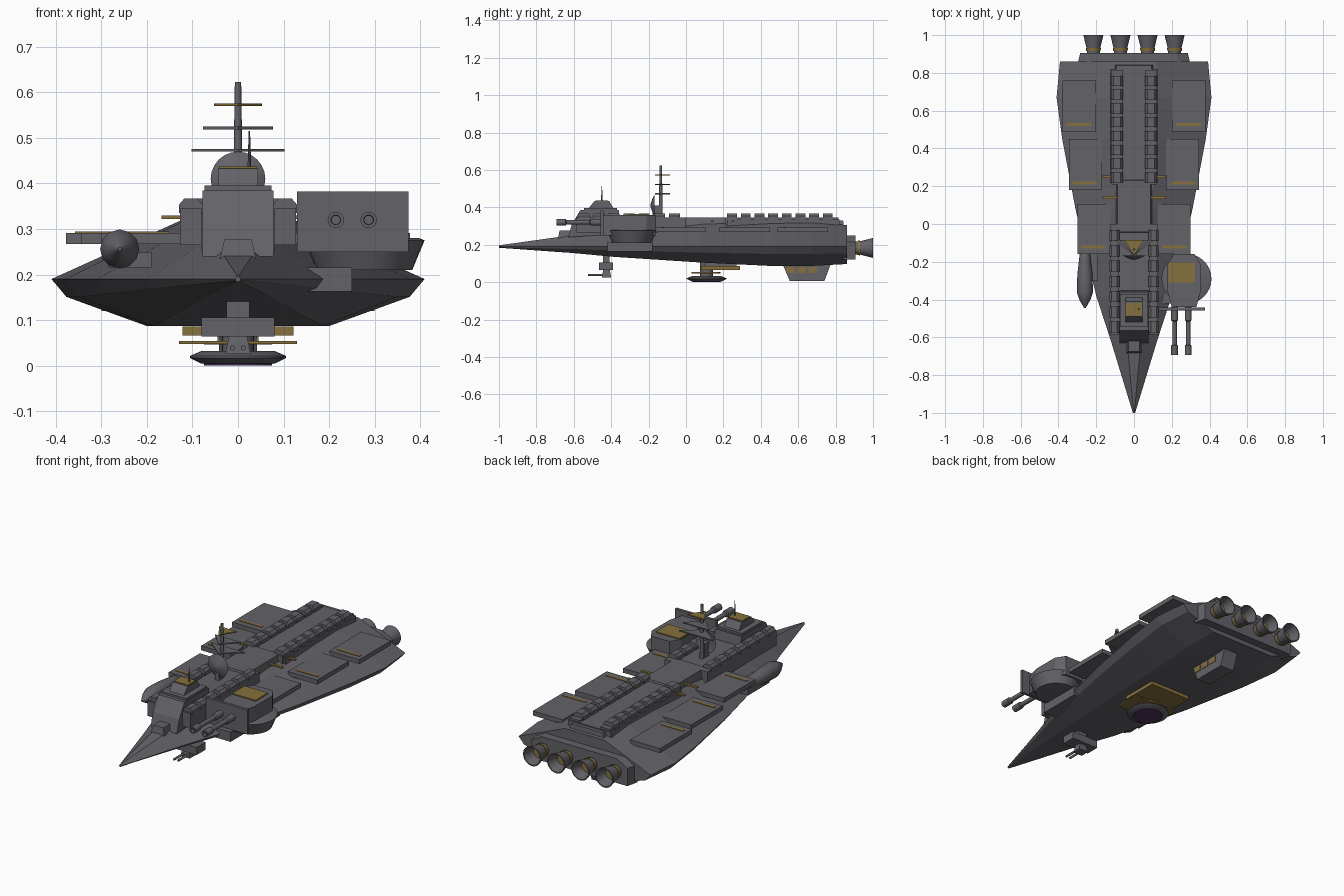
import bpy, bmesh, math
from mathutils import Vector, Matrix

cube = bpy.data.objects.get("Cube")
if cube:
    bpy.data.objects.remove(cube)


def material(name, rgb):
    m = bpy.data.materials.new(name)
    m.use_nodes = True
    m.diffuse_color = (*rgb, 1)
    m.node_tree.nodes["Principled BSDF"].inputs["Base Color"].default_value = (*rgb, 1)
    return m


GREY = material("hull grey", (0.125, 0.125, 0.14))
GOLD = material("gold", (0.24, 0.165, 0.045))
PURPLE = material("sensor purple", (0.07, 0.035, 0.11))


def finish(name, bm, mat=GREY, smooth=False):
    bmesh.ops.recalc_face_normals(bm, faces=bm.faces)
    mesh = bpy.data.meshes.new(name)
    bm.to_mesh(mesh)
    bm.free()
    mesh.materials.append(mat)
    ob = bpy.data.objects.new(name, mesh)
    bpy.context.collection.objects.link(ob)
    if smooth:
        bpy.ops.object.select_all(action='DESELECT')
        ob.select_set(True)
        bpy.context.view_layer.objects.active = ob
        bpy.ops.object.shade_smooth_by_angle(angle=math.radians(40))
    return ob


def loft(name, rings, mat=GREY, smooth=False):
    """Skin equal-length rings of points and cap both ends."""
    bm = bmesh.new()
    loops = [[bm.verts.new(p) for p in ring] for ring in rings]
    for a, b in zip(loops, loops[1:]):
        for i in range(len(a)):
            j = (i + 1) % len(a)
            bm.faces.new((a[i], a[j], b[j], b[i]))
    bm.faces.new(loops[0])
    bm.faces.new(loops[-1])
    return finish(name, bm, mat, smooth)


def box(name, x, y, z, mat=GREY, top=1.0):
    """Box from ranges; top scales the upper face about its centre."""
    cx, cy = sum(x) / 2, sum(y) / 2
    def ring(h, s):
        return [(cx + (u - cx) * s, cy + (v - cy) * s, h)
                for u, v in ((x[0], y[0]), (x[1], y[0]), (x[1], y[1]), (x[0], y[1]))]
    return loft(name, [ring(z[0], 1), ring(z[1], top)], mat)


def lathe(name, centre, axis, profile, mat=GREY, sides=24):
    """Rings of (distance, radius) around an axis through centre."""
    turn = Vector((0, 0, 1)).rotation_difference(Vector(axis)).to_matrix()
    rings = []
    for d, r in profile:
        rings.append([Vector(centre) + turn @ Vector((r * math.cos(a), r * math.sin(a), d))
                      for a in (2 * math.pi * i / sides for i in range(sides))])
    return loft(name, rings, mat, True)


def extrude_x(name, points, half, mat=GREY):
    return loft(name, [[(s * half, y, z) for y, z in points] for s in (-1, 1)], mat)


def side_name(s):
    return "left" if s > 0 else "right"


# Hull stations: y, half width, deck height, keel height
stations = [(-1, .006, .197, .184), (-.62, .122, .25, .157), (-.38, .2, .28, .135),
            (.08, .31, .31, .105), (.45, .38, .32, .087), (.67, .41, .32, .087),
            (.86, .392, .305, .097)]
rings = []
for y, w, top, keel in stations:
    half = [(w * .3, top), (w, .19), (w * .92, .19 - .38 * (.19 - keel)), (w * .49, keel)]
    rings.append([(x, y, z) for x, z in half] + [(-x, y, z) for x, z in reversed(half)])
loft("hull", rings)

# Stern block and engine bells
loft("engine_mount", [[(-w, y, .12), (w, y, .12), (w, y, .215), (w - .06, y, .25),
                       (.06 - w, y, .25), (-w, y, .215)] for y, w in ((.84, .3), (.905, .285))])
for i, x in enumerate((-.215, -.072, .072, .215)):
    lathe(f"engine_bell_{i + 1}", (x, .9, .183), (0, 1, 0),
          [(0, .034), (.03, .036), (.1, .053), (.1, .047), (.04, .03)])
    lathe(f"engine_ring_{i + 1}", (x, .917, .183), (0, 1, 0), [(0, .038), (.014, .04)], GOLD)
    lathe(f"engine_glow_{i + 1}", (x, .937, .183), (0, 1, 0), [(0, .03), (.007, .031)], GOLD)

# Deck plates with gold stripes
for s in (-1, 1):
    for i, (x0, x1, y0, y1) in enumerate([(.2, .378, .49, .76), (.17, .345, .18, .45),
                                          (.125, .3, -.16, .105)]):
        tag = f"{side_name(s)}_{i + 1}"
        box("deck_plate_" + tag, (s * x0, s * x1), (y0, y1), (.267, .291))
        box("plate_stripe_" + tag, (s * (x0 + .025), s * (x1 - .02)),
            (y0 + .03, y0 + .045), (.289, .294), GOLD)

# Central spine, rails and launcher blocks
box("spine_aft", (-.128, .128), (.22, .82), (.28, .335))
box("spine_middle", (-.1, .1), (-.06, .25), (.28, .345), top=.88)
box("spine_forward", (-.08, .08), (-.58, 0), (.25, .335))
box("spine_end", (-.11, .11), (.78, .845), (.28, .33), top=.85)
for s in (-1, 1):
    for part, x0, x1, y0, y1 in [("aft", .062, .118, .21, .815), ("forward", .08, .127, -.585, 0)]:
        box(f"rail_{part}_{side_name(s)}", (s * x0, s * x1), (y0, y1), (.265, .345))
        count = 8 if part == "aft" else 7
        pitch = (y1 - y0 - .02) / count
        for i in range(count):
            y = y0 + .01 + pitch * i
            xa, xb = x0 - .003, x1 + .003
            section = [(xa, .335), (xa, .353), (xa + .012, .367),
                       (xb - .012, .367), (xb, .353), (xb, .335)]
            loft(f"launcher_{part}_{side_name(s)}_{i + 1}",
                 [[(s * x, v, z) for x, z in section] for v in (y, y + pitch * .72)])
    for y in (.14, .25):
        box(f"side_vent_{side_name(s)}", (s * .09, s * .168), (y - .007, y + .007), (.322, .33), GOLD)

# Command tower
extrude_x("tower", [(-.63, .24), (-.61, .31), (-.565, .385), (-.36, .385), (-.34, .26)], .078)
box("tower_deck", (-.074, .074), (-.545, -.37), (.38, .396))
box("tower_step", (-.04, .04), (-.685, -.61), (.232, .277), top=.75)
extrude_x("bridge", [(-.525, .39), (-.49, .433), (-.41, .433), (-.385, .39)], .044)
box("bridge_roof", (-.042, .042), (-.485, -.418), (.43, .437), GOLD)
lathe("bridge_aerial", (.025, -.45, .43), (0, 0, 1), [(0, .004), (.04, .003), (.085, .0015)], sides=8)
for s in (-1, 1):
    box("tower_window_" + side_name(s), (s * .074, s * .0805), (-.55, -.5), (.3, .345), GOLD)

# Dish and mast
lathe("dish", (0, -.19, .41), (0, 1, 0), [(0, .006), (.008, .03), (.022, .06), (.018, .04), (.012, .005)])
box("dish_stand", (-.012, .012), (-.178, -.14), (.33, .41))
lathe("mast", (0, -.135, .33), (0, 0, 1), [(0, .011), (.16, .009), (.293, .007)], sides=10)
for i, (z, w, mat) in enumerate([(.473, .102, GREY), (.522, .077, GREY), (.573, .053, GOLD)]):
    loft(f"mast_vane_{i + 1}", [[(-w, -.085, h), (w, -.085, h), (0, -.165, h)]
                                for h in (z - .003, z + .003)], mat)

# Left side gun turret on its round sponson
lathe("sponson", (.278, -.29, .21), (0, 0, 1), [(0, .105), (.065, .132), (.07, .12)], sides=32)
box("sponson_bracket", (.15, .25), (-.42, -.18), (.163, .215))
outline = [(.2, -.44), (.33, -.44), (.352, -.36), (.352, -.21), (.32, -.16),
           (.21, -.16), (.178, -.21), (.178, -.36)]
loft("turret_body", [[(x, y, z) for x, y in outline] for z in (.25, .358)])
box("turret_shield", (.13, .375), (-.457, -.442), (.25, .382))
box("turret_roof", (.182, .322), (-.31, -.205), (.356, .364), GOLD)
for i, x in enumerate((.215, .287)):
    lathe(f"turret_barrel_{i + 1}", (x, -.44, .32), (0, -1, 0),
          [(0, .018), (.07, .018), (.075, .012), (.2, .012), (.203, .018),
           (.253, .018), (.253, .011), (.235, .01)], sides=16)

# Right side pod
lathe("pod", (-.26, -.1, .256), (0, -1, 0),
      [(0, .014), (.06, .028), (.17, .04), (.26, .043), (.3, .03), (.345, .004)], sides=12)
box("pod_pylon", (-.285, -.19), (-.3, -.12), (.215, .25))

# Belly gun
box("belly_gun_base", (-.08, .08), (-.465, -.39), (.064, .105))
box("belly_gun_neck", (-.025, .025), (-.445, -.41), (.1, .15))
box("belly_gun_head", (-.028, .028), (-.45, -.4), (.025, .066), top=.7)
for s in (-1, 1):
    lathe("belly_barrel_" + side_name(s), (s * .012, -.44, .039), (0, -1, 0),
          [(0, .006), (.085, .006)], sides=10)

# Belly sensor
box("sensor_plate", (-.122, .122), (.08, .29), (.066, .086), GOLD)
box("sensor_plate_mount", (-.08, .08), (.1, .27), (.08, .105))
lathe("sensor_neck", (0, .11, .02), (0, 0, 1), [(0, .035), (.085, .035)])
lathe("sensor_collar", (0, .11, .046), (0, 0, 1), [(0, .075), (.008, .075)], GOLD)
box("sensor_bar", (-.13, .13), (.03, .17), (.047, .054), GOLD)
lathe("sensor_disc", (0, .11, .004), (0, 0, 1), [(0, .08), (.013, .106), (.017, .106), (.028, .08)], sides=32)
lathe("sensor_lens", (0, .11, 0), (0, 0, 1), [(0, .074), (.006, .076)], PURPLE, 32)

# Ventral fin with windows
extrude_x("ventral_fin", [(.515, .1), (.555, .006), (.74, .006), (.775, .1)], .042)
for s in (-1, 1):
    for i in range(3):
        y = .535 + i * .06
        box(f"fin_window_{side_name(s)}_{i + 1}", (s * .039, s * .045), (y, y + .045), (.05, .08), GOLD)
